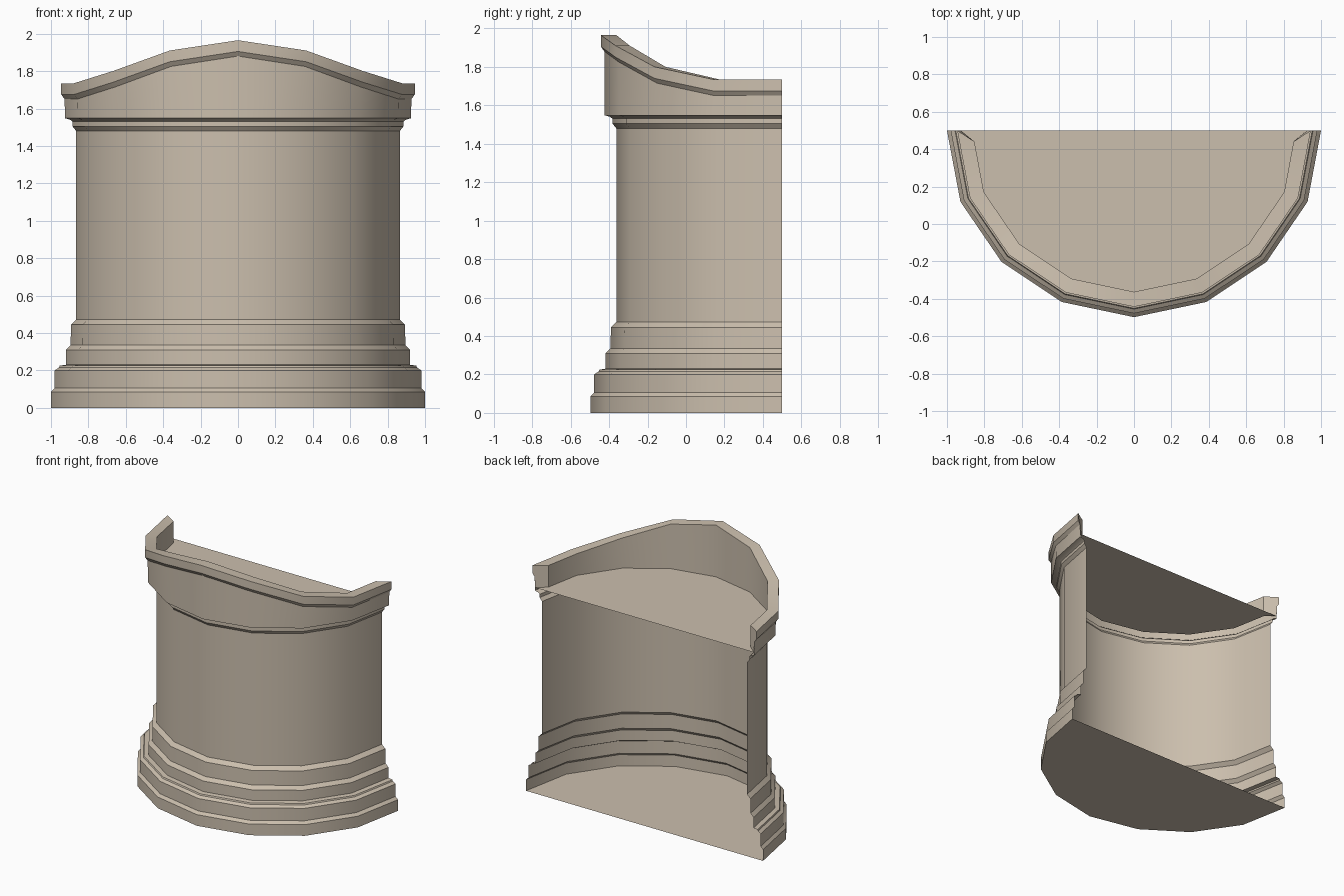
import bpy, bmesh, math
from mathutils import Vector

if "Cube" in bpy.data.objects:
    bpy.data.objects.remove(bpy.data.objects["Cube"])

# Half plan of the base, back-left corner to front centre, then mirrored
half = [(-1.0, 0.5), (-0.928, 0.119), (-0.708, -0.203), (-0.386, -0.417), (0.0, -0.498)]
plan = [Vector(p) for p in half + [(-x, y) for x, y in half[-2::-1]]]
# Height of the rising handrail at each plan corner
rise = [1.735, 1.735, 1.80, 1.91, 1.965]
rise += rise[-2::-1]
FLOOR_Z = 1.57


def inset(d):
    """Plan moved inward by d, its two ends kept on the back plane."""
    norms = []
    for a, b in zip(plan, plan[1:]):
        t = (b - a).normalized()
        norms.append(Vector((-t.y, t.x)))
    pts = []
    for i, p in enumerate(plan):
        if i == 0:
            pts.append(p + Vector((d / norms[0].x, 0)))
        elif i == len(plan) - 1:
            pts.append(p + Vector((d / norms[-1].x, 0)))
        else:
            m = norms[i - 1] + norms[i]
            pts.append(p + m * (d / m.dot(norms[i])))
    return pts


def level(width, z):
    """Ring at a constant height; width is the half width at the back."""
    return [(p.x, p.y, z) for p in inset((1.0 - width) * 0.982)]


def raked(width, drop):
    """Ring following the handrail."""
    return [(p.x, p.y, h - drop) for p, h in zip(inset((1.0 - width) * 0.982), rise)]


def build(name, rings, extra=()):
    bm = bmesh.new()
    rows = [[bm.verts.new(c) for c in r] for r in rings]
    for a, b in zip(rows, rows[1:]):
        for i in range(len(a) - 1):
            bm.faces.new((a[i], a[i + 1], b[i + 1], b[i]))
    for poly in extra:
        bm.faces.new([bm.verts.new(c) for c in poly])
    bmesh.ops.remove_doubles(bm, verts=bm.verts, dist=0.0005)
    me = bpy.data.meshes.new(name)
    bm.to_mesh(me)
    bm.free()
    ob = bpy.data.objects.new(name, me)
    bpy.context.collection.objects.link(ob)
    mat = bpy.data.materials.get("stone") or bpy.data.materials.new("stone")
    mat.diffuse_color = (0.60, 0.52, 0.42, 1)
    mat.use_nodes = True
    mat.node_tree.nodes["Principled BSDF"].inputs["Base Color"].default_value = mat.diffuse_color
    me.materials.append(mat)
    bpy.ops.object.select_all(action='DESELECT')
    ob.select_set(True)
    bpy.context.view_layer.objects.active = ob
    bpy.ops.object.shade_smooth_by_angle(angle=math.radians(30))
    return ob


# Stepped plinth with its flat underside
plinth = [(1.0, 0), (1.0, 0.085), (0.98, 0.105), (0.98, 0.2), (0.957, 0.215), (0.953, 0.225),
          (0.92, 0.23), (0.92, 0.31), (0.895, 0.335), (0.893, 0.445), (0.865, 0.472)]
build("plinth", [level(*p) for p in plinth], [level(1.0, 0)[::-1]])

# Plain curved wall
build("curved_wall", [level(0.865, 0.472), level(0.865, 1.48)])

# Neck mouldings under the parapet
neck = [(0.865, 1.48), (0.885, 1.505), (0.885, 1.53), (0.897, 1.54), (0.925, 1.548)]
build("neck_moulding", [level(*p) for p in neck])

# Parapet: outer face, handrail, inner face, and splayed back ends
inner_top, inner_low = raked(0.865, 0), level(0.865, FLOOR_Z)
for ring in (inner_top, inner_low):
    for i, s in ((0, -1), (-1, 1)):
        ring[i] = (s * 0.853, 0.44, ring[i][2])
rings = [level(0.925, 1.548), raked(0.927, 0.085), raked(0.945, 0.06), raked(0.945, 0),
         inner_top, inner_low]
ledge = level(0.925, FLOOR_Z)
ends = []
for i in (0, -1):
    end = [ledge[i], rings[1][i], rings[2][i], rings[3][i], inner_top[i], inner_low[i]]
    ends.append(end if i else end[::-1])
build("parapet", rings, ends)

# Upper platform inside the parapet
build("upper_floor", [], [[ledge[0]] + inner_low + [ledge[-1]]])
